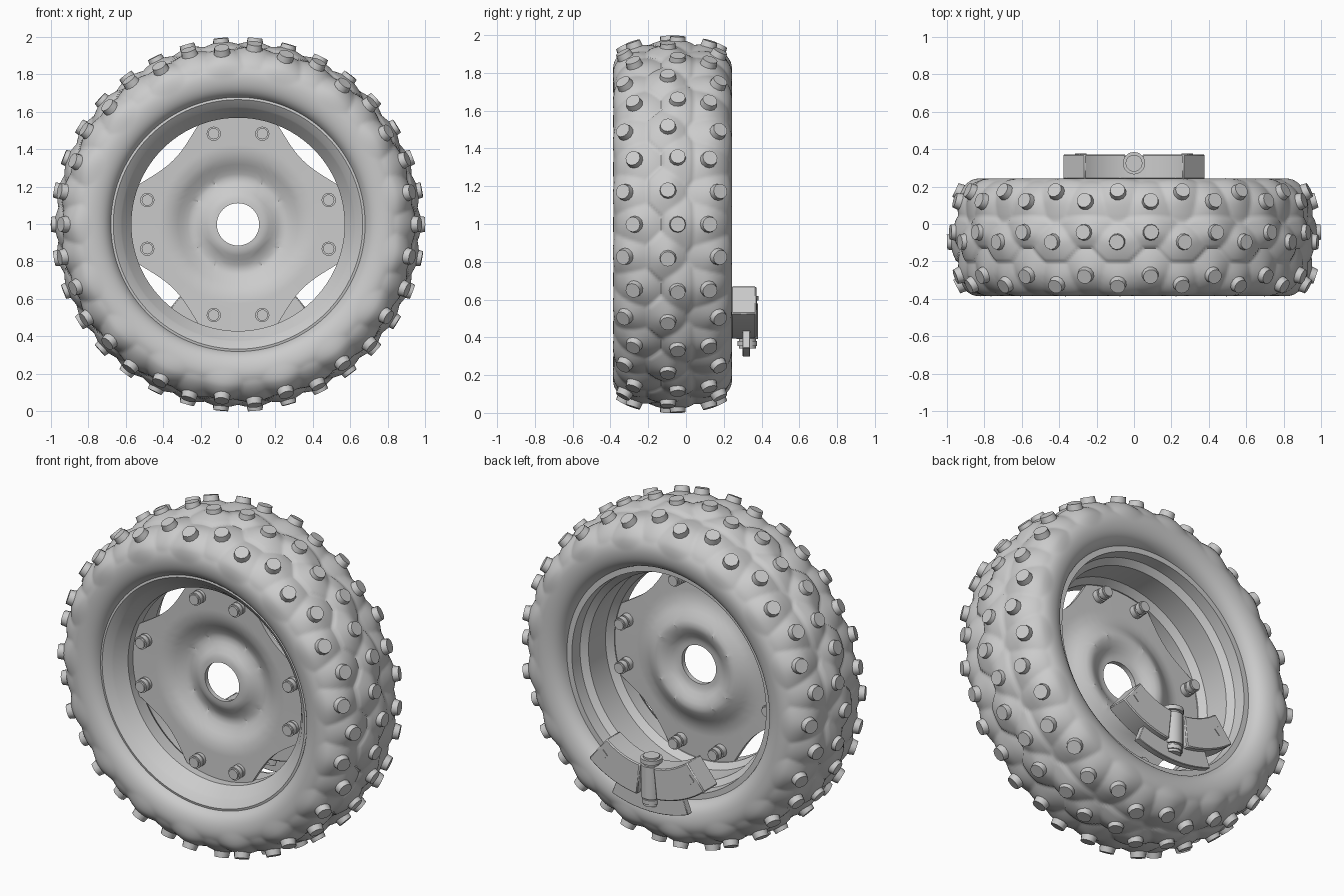
import bpy, bmesh, math
from mathutils import Vector, Matrix

cube = bpy.data.objects.get("Cube")
if cube:
    bpy.data.objects.remove(cube, do_unlink=True)

HUB_Z = 0.998      # axle height
MID = -0.07        # tyre centre plane
COUNT = 34         # stud rows round the tyre
STEP = math.tau / COUNT

grey = bpy.data.materials.new("plain grey")
grey.use_nodes = True
grey.diffuse_color = (0.6, 0.6, 0.6, 1)
grey.node_tree.nodes["Principled BSDF"].inputs["Base Color"].default_value = (0.6, 0.6, 0.6, 1)


def finish(name, bm, angle=35):
    bmesh.ops.recalc_face_normals(bm, faces=bm.faces)
    mesh = bpy.data.meshes.new(name)
    bm.to_mesh(mesh)
    bm.free()
    mesh.materials.append(grey)
    ob = bpy.data.objects.new(name, mesh)
    bpy.context.collection.objects.link(ob)
    bpy.ops.object.select_all(action="DESELECT")
    ob.select_set(True)
    bpy.context.view_layer.objects.active = ob
    bpy.ops.object.shade_smooth_by_angle(angle=math.radians(angle))
    return ob


def polar(r, y, a):
    return Vector((r * math.cos(a), y, HUB_Z + r * math.sin(a)))


def sweep(bm, rows, wrap_rows, wrap_cols):
    """Join a grid of points with quads."""
    vs = [[bm.verts.new(p) for p in row] for row in rows]
    n, m = len(vs), len(vs[0])
    for i in range(n if wrap_rows else n - 1):
        for j in range(m if wrap_cols else m - 1):
            k, l = (i + 1) % n, (j + 1) % m
            bm.faces.new((vs[i][j], vs[k][j], vs[k][l], vs[i][l]))
    return vs


def lathe(name, profile, segs=96):
    bm = bmesh.new()
    rows = [[polar(r, y, math.tau * i / segs) for r, y in profile] for i in range(segs)]
    sweep(bm, rows, True, True)
    return finish(name, bm)


def peg(bm, start, end, r1, r2, sides=12):
    axis = end - start
    turn = axis.to_track_quat("Z", "Y").to_matrix().to_4x4()
    bmesh.ops.create_cone(bm, cap_ends=True, segments=sides, radius1=r1, radius2=r2,
                          depth=axis.length, matrix=Matrix.Translation((start + end) / 2) @ turn)


# Tyre cross-section: half profile (radius, side offset), mirrored and resampled
half = [(0.665, 0.19), (0.675, 0.25), (0.70, 0.288), (0.74, 0.309), (0.79, 0.317),
        (0.83, 0.310), (0.865, 0.286), (0.893, 0.246), (0.918, 0.19), (0.937, 0.1), (0.942, 0)]
points = [Vector((r, -s)) for r, s in half] + [Vector((r, s)) for r, s in half[-2::-1]]


def resample(pts, n):
    lengths = [(b - a).length for a, b in zip(pts, pts[1:])]
    out = []
    for i in range(n + 1):
        t, j = sum(lengths) * i / n, 0
        while j < len(lengths) - 1 and t > lengths[j]:
            t -= lengths[j]
            j += 1
        out.append(pts[j].lerp(pts[j + 1], min(1, t / lengths[j])))
    return out


profile = resample(points, 96)
for _ in range(5):
    profile = ([profile[0]] + [(a + 2 * b + c) / 4 for a, b, c in
               zip(profile, profile[1:], profile[2:])] + [profile[-1]])
normals = []
for i in range(len(profile)):
    d = profile[min(i + 1, len(profile) - 1)] - profile[max(i - 1, 0)]
    normals.append(Vector((d.y, -d.x)).normalized())
tread = [i for i, p in enumerate(profile) if p.x > 0.85]


def stud_roots(k):
    """Profile index of the three studs in row k."""
    sides = (-0.195, 0.028, 0.185) if k % 2 == 0 else (-0.235, -0.022, 0.232)
    return [min(tread, key=lambda i: abs(profile[i].y - s)) for s in sides]


# Tyre skin: lugs rising to the studs, pointed middle lugs standing a little proud
bm = bmesh.new()
PER = 14
rows = []
for i in range(COUNT * PER):
    a = STEP * i / PER
    k0 = round(i / PER)
    near = []
    for k in range(k0 - 2, k0 + 3):
        for slot, s in enumerate(stud_roots(k)):
            tip = (1 if k % 2 == 0 else -1) if slot == 1 else 0
            near.append((polar(profile[s].x, profile[s].y, STEP * k), tip))
    row = []
    for p, nrm in zip(profile, normals):
        lift = 0
        fade = max(0, min(1, (p.x - 0.77) / 0.08))
        if fade:
            here = polar(p.x, p.y, a)
            middle, outer = [], []
            for q, tip in near:
                d = here - q
                if d.y * tip < 0:
                    d.y *= 1.6
                (middle if tip else outer).append(d.length)
            first, second = min(middle), min(outer)
            proud = 0.008 * max(0, min(1, (second - first) / 0.015))
            lift = fade * (0.036 * max(0, 1 - (min(first, second) / 0.14) ** 1.2) + proud)
        q = p + nrm * lift
        row.append(polar(q.x, MID + q.y, a))
    rows.append(row)
sweep(bm, rows, True, False)
finish("tyre", bm, 60)

# Tyre studs
bm = bmesh.new()
for k in range(COUNT):
    for s in stud_roots(k):
        p, nrm = profile[s], normals[s]
        lo, hi = p + nrm * 0.005, p + nrm * 0.059
        peg(bm, polar(lo.x, MID + lo.y, k * STEP), polar(hi.x, MID + hi.y, k * STEP), 0.048, 0.04)
finish("tyre_studs", bm)

# Rim barrel with a sloped front flange and stepped back
lathe("rim", [(0.69, -0.32), (0.667, -0.325), (0.628, -0.295), (0.62, -0.285), (0.57, -0.22),
              (0.57, -0.14), (0.60, -0.10), (0.60, 0.06), (0.635, 0.09), (0.64, 0.16), (0.69, 0.16)])


# Wheel disc: dished plate with four scalloped openings and a raised hub
def plate_edge(a):
    off = abs((a % (math.pi / 2)) - math.pi / 4) / math.radians(23.5)
    return min(0.58, 0.487 + 0.088 * off ** 2)


def plate_depth(r):
    knots = [(0.11, -0.15), (0.15, -0.148), (0.2, -0.115), (0.25, -0.1), (0.3, -0.125),
             (0.35, -0.155), (0.4, -0.168), (0.6, -0.175)]
    for (r1, y1), (r2, y2) in zip(knots, knots[1:]):
        if r <= r2:
            return y1 + (y2 - y1) * (r - r1) / (r2 - r1)


bm = bmesh.new()
rows = []
for i in range(144):
    a = math.tau * i / 144
    radii = [0.113 + (plate_edge(a) - 0.113) * j / 18 for j in range(19)]
    front = [polar(r, plate_depth(r), a) for r in radii]
    back = [p + Vector((0, 0.028, 0)) for p in reversed(front)]
    rows.append(front + back)
sweep(bm, rows, True, True)
finish("wheel_disc", bm)

# Wheel bolts
bm = bmesh.new()
for quarter in range(4):
    for side in (-1, 1):
        a = quarter * math.pi / 2 + side * math.radians(15)
        for y1, y2, r in ((-0.232, -0.06, 0.030), (-0.222, -0.195, 0.038), (-0.19, -0.165, 0.038),
                          (-0.15, -0.11, 0.038), (-0.10, -0.07, 0.036)):
            peg(bm, polar(0.502, y1, a), polar(0.502, y2, a), r, r, 16)
finish("wheel_bolts", bm)


# Brake bracket behind the wheel
def arc_block(name, r1, r2, y1, y2, start, end, segs=10, bevel=0.006):
    bm = bmesh.new()
    rows = []
    for i in range(segs + 1):
        a = math.radians(start + (end - start) * i / segs - 90)
        rows.append([polar(r1, y1, a), polar(r2, y1, a), polar(r2, y2, a), polar(r1, y2, a)])
    vs = sweep(bm, rows, False, True)
    bm.faces.new(vs[0])
    bm.faces.new(vs[-1])
    ob = finish(name, bm)
    mod = ob.modifiers.new("soft edges", "BEVEL")
    mod.width, mod.segments = bevel, 1


for side, label in ((1, "left"), (-1, "right")):
    arc_block("bracket_arm_" + label, 0.42, 0.605, 0.24, 0.372, side * 6, side * 39)
    bm = bmesh.new()
    a = math.radians(side * 34 - 90)
    peg(bm, polar(0.51, 0.368, a), polar(0.51, 0.376, a), 0.03, 0.03, 4)
    finish("arm_plate_" + label, bm)
arc_block("bracket_bridge", 0.42, 0.605, 0.24, 0.31, -8, 8, 4)
arc_block("bracket_shoe", 0.58, 0.70, 0.30, 0.34, -21, 21, 10, 0.003)

# Bracket pin with collars
bm = bmesh.new()
for z1, z2, r in ((0.34, 0.63, 0.045), (0.39, 0.58, 0.057), (0.595, 0.62, 0.06), (0.355, 0.38, 0.052)):
    peg(bm, Vector((0, 0.325, z1)), Vector((0, 0.325, z2)), r, r, 20)
finish("bracket_pin", bm)
